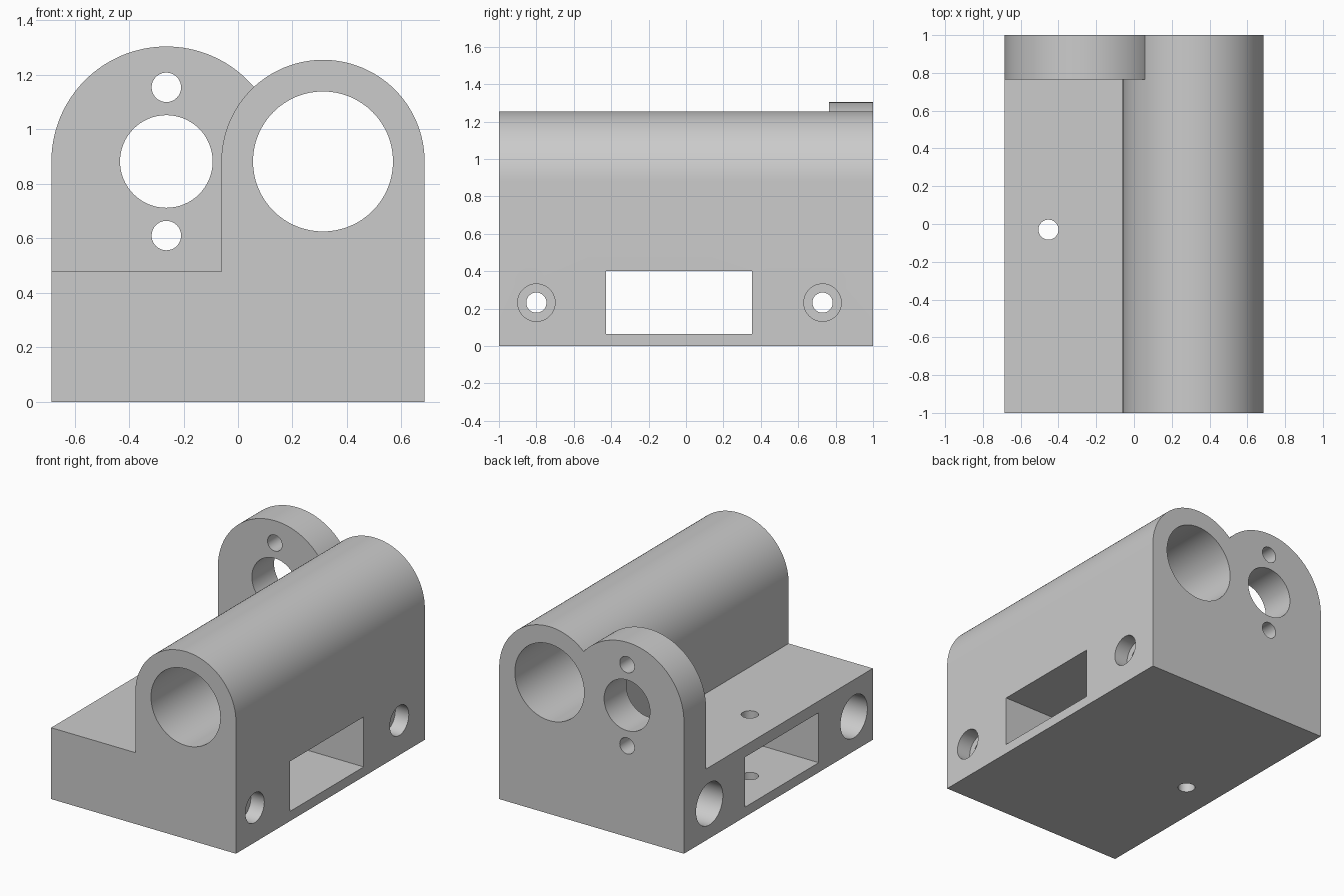
import bpy, bmesh, math
from mathutils import Vector

if "Cube" in bpy.data.objects:
    bpy.data.objects.remove(bpy.data.objects["Cube"], do_unlink=True)

grey = bpy.data.materials.new("plain_grey")
grey.use_nodes = True
grey.diffuse_color = (0.6, 0.6, 0.6, 1)
grey.node_tree.nodes["Principled BSDF"].inputs["Base Color"].default_value = (0.6, 0.6, 0.6, 1)

HALF = 0.685      # half width
AXIS_Z = 0.882    # height of both bore axes
LEDGE = 0.478     # top of the low base
TUBE_X, TUBE_R = 0.312, 0.373
LUG_X, LUG_R = -0.263, 0.422


def arch(cx, r, steps=64):
    """Half circle over the top, from +x round to -x."""
    return [(cx + r * math.cos(math.pi * i / steps), AXIS_Z + r * math.sin(math.pi * i / steps))
            for i in range(steps + 1)]


def extrude_profile(name, points, y0, y1):
    """Extrude an x-z outline along y."""
    bm = bmesh.new()
    face = bm.faces.new([bm.verts.new((x, y0, z)) for x, z in points])
    top = bmesh.ops.extrude_face_region(bm, geom=[face])["geom"]
    bmesh.ops.translate(bm, vec=(0, y1 - y0, 0),
                        verts=[g for g in top if isinstance(g, bmesh.types.BMVert)])
    bmesh.ops.recalc_face_normals(bm, faces=bm.faces)
    mesh = bpy.data.meshes.new(name)
    bm.to_mesh(mesh)
    bm.free()
    mesh.materials.append(grey)
    obj = bpy.data.objects.new(name, mesh)
    bpy.context.collection.objects.link(obj)
    return obj


def rod(start, end, r):
    """Round cutter between two points."""
    a, b = Vector(start), Vector(end)
    bpy.ops.mesh.primitive_cylinder_add(vertices=64, radius=r, depth=(b - a).length,
                                        location=(a + b) / 2,
                                        rotation=(b - a).to_track_quat('Z', 'Y').to_euler())
    return finish_cutter()


def block(lo, hi):
    """Box cutter between two corners."""
    a, b = Vector(lo), Vector(hi)
    bpy.ops.mesh.primitive_cube_add(size=1, location=(a + b) / 2)
    bpy.context.object.scale = b - a
    return finish_cutter()


def finish_cutter():
    obj = bpy.context.object
    obj.name = "cutter"
    obj.hide_render = True
    obj.data.materials.append(grey)
    return obj


def combine(target, other, operation):
    mod = target.modifiers.new("combine", 'BOOLEAN')
    mod.operation, mod.solver, mod.object = operation, 'EXACT', other
    bpy.context.view_layer.objects.active = target
    bpy.ops.object.modifier_apply(modifier=mod.name)
    bpy.data.objects.remove(other, do_unlink=True)


# Base with the long round-topped tube housing
housing = extrude_profile("bracket_body",
                          [(-HALF, 0), (HALF, 0)] + arch(TUBE_X, TUBE_R)
                          + [(TUBE_X - TUBE_R, LEDGE), (-HALF, LEDGE)], -1, 1)

# Round-topped mounting lug at the back
lug = extrude_profile("back_lug",
                      [(-HALF, 0.3), (LUG_X + LUG_R, 0.3)] + arch(LUG_X, LUG_R), 0.765, 1)
combine(housing, lug, 'UNION')

cutters = [
    # Main bore, lug bore and rectangular slot
    rod((TUBE_X, -1.2, AXIS_Z), (TUBE_X, 1.2, AXIS_Z), 0.257),
    rod((LUG_X, 0.7, AXIS_Z), (LUG_X, 1.2, AXIS_Z), 0.17),
    block((-1, -0.427, 0.065), (1, 0.353, 0.4)),
    # Vertical pin hole
    rod((-0.453, -0.03, -0.2), (-0.453, -0.03, 0.6), 0.053),
]
# Lug screw holes
for dz in (-0.272, 0.272):
    cutters.append(rod((LUG_X, 0.7, AXIS_Z + dz), (LUG_X, 1.2, AXIS_Z + dz), 0.054))
# Cross bolt holes, counterbored at both ends
for y in (-0.8, 0.73):
    cutters.append(rod((-1, y, 0.232), (1, y, 0.232), 0.054))
    cutters.append(rod((HALF - 0.1, y, 0.232), (1, y, 0.232), 0.1))
    cutters.append(rod((-1, y, 0.232), (-HALF + 0.4, y, 0.232), 0.142))
for cutter in cutters:
    combine(housing, cutter, 'DIFFERENCE')

# Smooth the curves, keep edges crisp
bpy.ops.object.select_all(action='DESELECT')
housing.select_set(True)
bpy.context.view_layer.objects.active = housing
bpy.ops.object.shade_smooth_by_angle(angle=math.radians(30))
